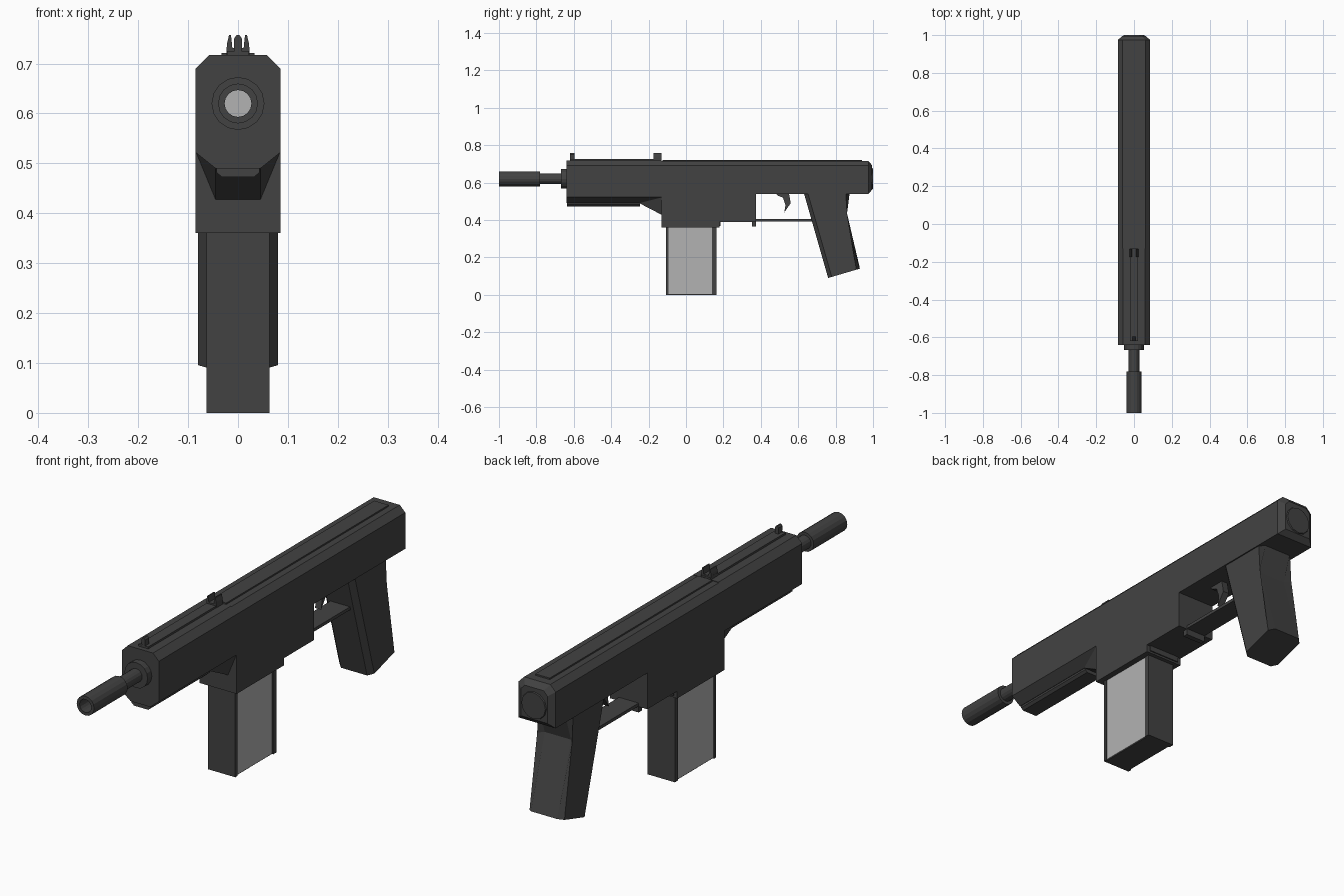
import bpy, bmesh, math

if "Cube" in bpy.data.objects:
    bpy.data.objects.remove(bpy.data.objects["Cube"])

dark = bpy.data.materials.new("dark_metal")
dark.diffuse_color = (0.055, 0.055, 0.055, 1)
dark.use_nodes = True
dark.node_tree.nodes["Principled BSDF"].inputs["Base Color"].default_value = dark.diffuse_color
light = bpy.data.materials.new("light_metal")
light.diffuse_color = (0.45, 0.45, 0.45, 1)
light.use_nodes = True
light.node_tree.nodes["Principled BSDF"].inputs["Base Color"].default_value = light.diffuse_color


def finish(bm, name, mat=dark):
    bmesh.ops.recalc_face_normals(bm, faces=bm.faces)
    me = bpy.data.meshes.new(name)
    bm.to_mesh(me)
    bm.free()
    me.materials.append(mat)
    ob = bpy.data.objects.new(name, me)
    bpy.context.collection.objects.link(ob)
    return ob


def loft(rings, caps=True, closed=False):
    """Join equal-length rings of points into a skin."""
    bm = bmesh.new()
    vs = [[bm.verts.new(p) for p in r] for r in rings]
    n = len(vs[0])
    pairs = list(zip(vs, vs[1:])) + ([(vs[-1], vs[0])] if closed else [])
    for a, b in pairs:
        for i in range(n):
            j = (i + 1) % n
            bm.faces.new((a[i], a[j], b[j], b[i]))
    if caps and not closed:
        bm.faces.new(vs[0])
        bm.faces.new(vs[-1])
    return bm


def side_prism(pts, h):
    """Side outline (y, z) extruded across x."""
    return loft([[(x, y, z) for y, z in pts] for x in (-h, h)])


def front_prism(pts, y0, y1):
    """Front outline (x, z) extruded along y."""
    return loft([[(x, y, z) for x, z in pts] for y in (y0, y1)])


def box(name, h, y0, y1, z0, z1, mat=dark):
    return finish(side_prism([(y0, z0), (y1, z0), (y1, z1), (y0, z1)], h), name, mat)


def mirror(half):
    return half + [(-x, z) for x, z in reversed(half)]


def bevel(bm, test, width):
    edges = [e for e in bm.edges if test(*[v.co for v in e.verts])]
    bmesh.ops.bevel(bm, geom=edges, offset=width, segments=1, affect='EDGES')


def lathe(name, prof, mat=dark, n=16, closed=False):
    """Revolve (radius, y) about the bore axis."""
    rings = [[(r * math.cos(2 * math.pi * i / n), y, 0.62 + r * math.sin(2 * math.pi * i / n))
              for i in range(n)] for r, y in prof]
    return finish(loft(rings, closed=closed), name, mat)


# receiver with magazine well, top edges chamfered
bm = side_prism([(-.13, .36), (.18, .36), (.18, .39), (.375, .39), (.375, .54),
                 (.975, .54), (.975, .715), (-.13, .715)], .085)
bevel(bm, lambda a, b: a.x == b.x and min(a.z, b.z) > .71, .025)
finish(bm, "receiver")

# rear cap tapering to a raised disc
sec = mirror([(.085, .54), (.085, .69), (.06, .715)])
finish(loft([[(x, .975, z) for x, z in sec],
             [(x * .72, .995, .625 + (z - .625) * .75) for x, z in sec]]), "rear_cap")
lathe("rear_disc", [(.066, .975), (.055, 1.0)], n=12)
box("rear_top_rail", .033, -.125, .94, .70, .721)

# handguard, lower strip and wedge into the magazine well
finish(front_prism(mirror([(.045, .49), (.085, .522), (.085, .69), (.058, .717)]),
                   -.64, -.13), "handguard")
finish(front_prism(mirror([(.033, .473), (.043, .482), (.043, .50)]), -.635, -.245), "lower_strip")
bm = bmesh.new()
for s in (-1, 1):
    for x, y, z in ((.045, -.25, .49), (.045, -.125, .425), (.085, -.125, .522),
                    (.045, -.125, .49)):
        bm.verts.new((s * x, y, z))
bmesh.ops.convex_hull(bm, input=bm.verts)
finish(bm, "wedge")

# sights on a low rail
box("front_top_rail", .022, -.62, -.13, .71, .725)
box("rear_sight_base", .023, -.175, -.132, .71, .731)
for s, side in ((-1, "left"), (1, "right")):
    prong = [(.011, .728), (.023, .728), (.022, .74), (.018, .757), (.014, .757)]
    finish(front_prism([(s * x, z) for x, z in prong], -.175, -.132), side + "_sight_prong")
finish(front_prism(mirror([(.007, .71), (.008, .75), (.003, .757)]), -.62, -.595), "front_sight")

# barrel, collar and hollow muzzle
lathe("collar", [(.053, -.668), (.053, -.63)])
lathe("barrel", [(.028, -.79), (.028, -.63)])
lathe("muzzle", [(.04, -1), (.04, -.78), (.027, -.78), (.027, -1)], closed=True)
lathe("bore_plug", [(.0275, -.80), (.0275, -.785)], light)

# magazine with light side panels between dark spines
box("magazine_core", .057, -.10, .155, 0, .40)
box("magazine_panels", .06, -.095, .138, .003, .39, light)
box("magazine_front_spine", .063, -.108, -.094, 0, .40)
box("magazine_rear_spine", .063, .141, .163, 0, .40)

# grip with chamfered front and back edges
bm = side_prism([(.63, .545), (.76, .09), (.93, .14), (.84, .435), (.875, .545)], .08)
bevel(bm, lambda a, b: a.x == b.x and abs(a.z - b.z) > .08, .02)
finish(bm, "grip")

# trigger and guard
finish(side_prism([(.48, .545), (.55, .545), (.56, .49), (.525, .44), (.532, .48),
                   (.518, .52), (.49, .53)], .014), "trigger")
box("trigger_guard", .045, .35, .69, .392, .405)
box("guard_tab", .045, .354, .375, .366, .40)
box("well_lip", .07, .17, .185, .368, .395)
